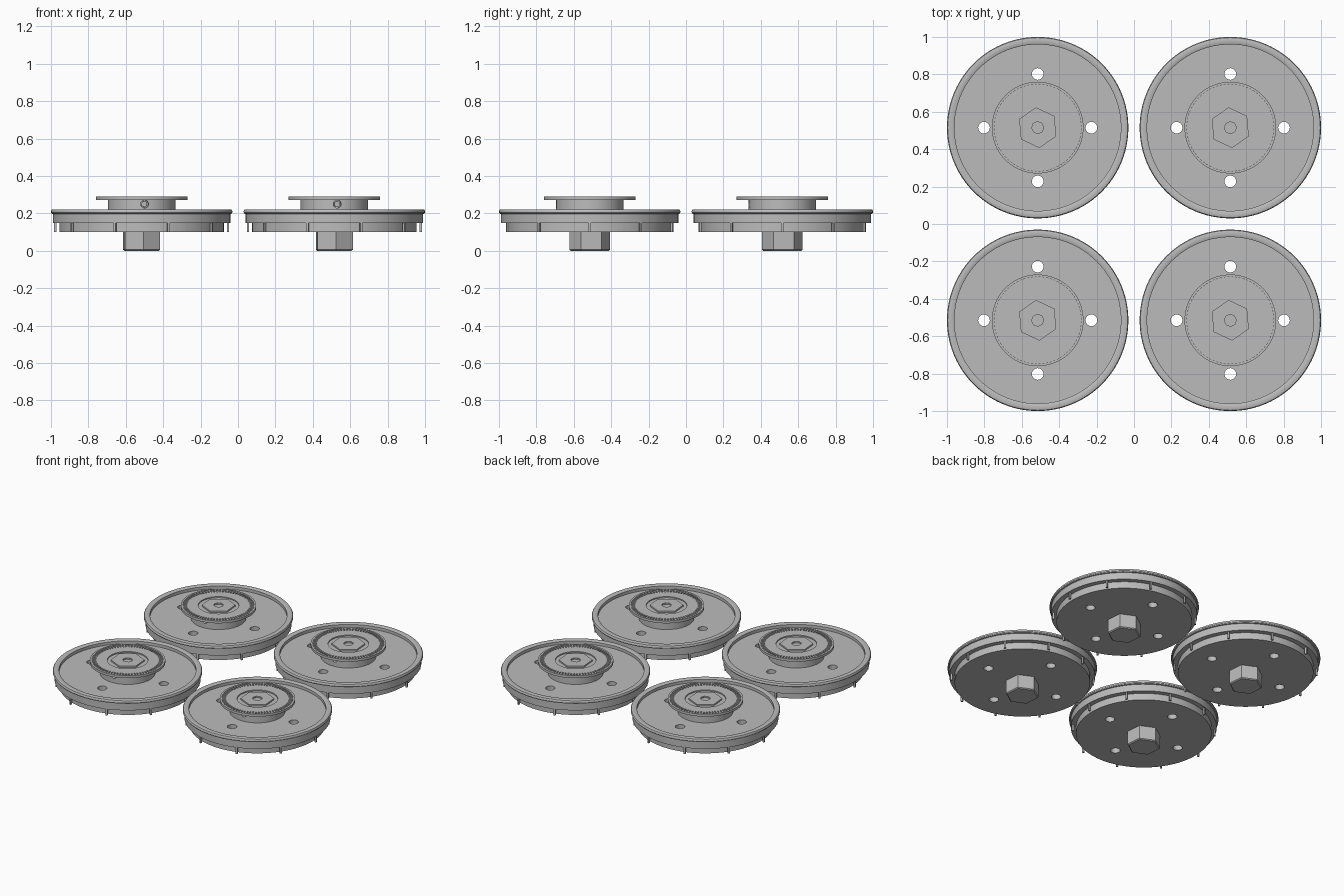
import bpy, bmesh, math
from mathutils import Matrix

if "Cube" in bpy.data.objects:
    bpy.data.objects.remove(bpy.data.objects["Cube"])

TILT = math.radians(5)      # the spindle and set screw sit slightly turned
grey = bpy.data.materials.new("metal_grey")
grey.diffuse_color = (0.5, 0.5, 0.5, 1)
grey.use_nodes = True
grey.node_tree.nodes["Principled BSDF"].inputs["Base Color"].default_value = grey.diffuse_color


def add_object(name, bm, smooth=True):
    bmesh.ops.recalc_face_normals(bm, faces=bm.faces)
    mesh = bpy.data.meshes.new(name)
    bm.to_mesh(mesh)
    bm.free()
    mesh.materials.append(grey)
    ob = bpy.data.objects.new(name, mesh)
    bpy.context.collection.objects.link(ob)
    if smooth:
        shade(ob)
    return ob


def shade(ob):
    bpy.ops.object.select_all(action='DESELECT')
    ob.select_set(True)
    bpy.context.view_layer.objects.active = ob
    bpy.ops.object.shade_smooth_by_angle(angle=math.radians(30))


def lathe(name, profile, steps=96):
    """Revolve (radius, z) points that start and end on the axis."""
    bm = bmesh.new()
    verts = [bm.verts.new((r, 0, z)) for r, z in profile]
    edges = [bm.edges.new(p) for p in zip(verts, verts[1:])]
    bmesh.ops.spin(bm, geom=verts + edges, axis=(0, 0, 1), cent=(0, 0, 0),
                   angle=math.tau, steps=steps)
    bmesh.ops.remove_doubles(bm, verts=bm.verts, dist=1e-5)
    return add_object(name, bm)


def add_cylinder(bm, radius, depth, matrix, sides):
    return bmesh.ops.create_cone(bm, cap_ends=True, segments=sides, radius1=radius,
                                 radius2=radius, depth=depth, matrix=matrix)["verts"]


def add_ring_of_boxes(bm, count, radius, z, size, offset=0.0):
    for i in range(count):
        m = (Matrix.Rotation(offset + math.tau * i / count, 4, 'Z')
             @ Matrix.Translation((radius, 0, z)) @ Matrix.Diagonal((*size, 1)))
        bmesh.ops.create_cube(bm, size=1, matrix=m)


def cut(ob, bm):
    cutter = add_object("cutter", bm, smooth=False)
    cutter.hide_render = True
    mod = ob.modifiers.new("cut", 'BOOLEAN')
    mod.operation, mod.solver, mod.object = 'DIFFERENCE', 'EXACT', cutter
    bpy.context.view_layer.objects.active = ob
    bpy.ops.object.modifier_apply(modifier=mod.name)
    bpy.data.objects.remove(cutter)
    shade(ob)


# Stepped dish with a rounded rim and four through holes
dish = lathe("dish", [(0, 0.1), (0.44, 0.1), (0.44, 0.148), (0.474, 0.148), (0.474, 0.197),
                      (0.481, 0.199), (0.485, 0.205), (0.485, 0.213), (0.481, 0.22),
                      (0.474, 0.222), (0.452, 0.222), (0.445, 0.218), (0.445, 0.197), (0, 0.197)])
bm = bmesh.new()
for i in range(4):
    spot = Matrix.Rotation(i * math.pi / 2, 4, 'Z') @ Matrix.Translation((0.287, 0, 0.15))
    add_cylinder(bm, 0.031, 0.3, spot, 32)
cut(dish, bm)

# Ten thin pins hanging under the step
bm = bmesh.new()
add_ring_of_boxes(bm, 10, 0.462, 0.1255, (0.012, 0.012, 0.051))
pins = add_object("edge_pins", bm, smooth=False)

# Hub with flange, knurl groove and centre recess
hub = lathe("flanged_hub", [(0, 0.19), (0.18, 0.19), (0.18, 0.272), (0.245, 0.272), (0.245, 0.29),
                            (0.232, 0.29), (0.232, 0.28), (0.205, 0.28), (0.205, 0.288),
                            (0.132, 0.288), (0.132, 0.28), (0, 0.28)])
bm = bmesh.new()
turn = Matrix.Rotation(TILT, 4, 'Z') @ Matrix.Translation((0, -0.18, 0.25))
add_cylinder(bm, 0.021, 0.06, turn @ Matrix.Rotation(math.pi / 2, 4, 'X'), 24)
cut(hub, bm)

# Set screw sunk in the hub wall
bm = bmesh.new()
seat = Matrix.Rotation(TILT, 4, 'Z') @ Matrix.Translation((0, -0.16, 0.25))
add_cylinder(bm, 0.017, 0.02, seat @ Matrix.Rotation(math.pi / 2, 4, 'X'), 6)
screw = add_object("set_screw", bm, smooth=False)

# Knurl teeth in the flange groove
bm = bmesh.new()
add_ring_of_boxes(bm, 72, 0.2185, 0.283, (0.027, 0.010, 0.010))
knurl = add_object("knurl_teeth", bm, smooth=False)

# Hexagonal spindle: lower end under the dish, upper end in the recess
bm = bmesh.new()
lower = add_cylinder(bm, 0.109, 0.11, Matrix.Translation((0, 0, 0.055))
                     @ Matrix.Rotation(TILT, 4, 'Z'), 6)
ends = [e for e in bm.edges if all(v.co.z < 0.01 for v in e.verts)]
bmesh.ops.bevel(bm, geom=ends, offset=0.006, segments=1, affect='EDGES')
spindle = add_object("hex_spindle", bm, smooth=False)

bm = bmesh.new()
add_cylinder(bm, 0.109, 0.015, Matrix.Translation((0, 0, 0.2825))
             @ Matrix.Rotation(TILT, 4, 'Z'), 6)
cap = add_object("hex_cap", bm, smooth=False)
bm = bmesh.new()
add_cylinder(bm, 0.032, 0.1, Matrix.Translation((0, 0, 0.3)) @ Matrix.Rotation(TILT, 4, 'Z'), 8)
cut(cap, bm)

# Four identical wheels in a square
parts = [dish, pins, hub, screw, knurl, spindle, cap]
for sx in (-1, 1):
    for sy in (-1, 1):
        for part in parts:
            ob = part if sx == sy == 1 else part.copy()
            if ob is not part:
                bpy.context.collection.objects.link(ob)
            ob.location = (sx * 0.515, sy * 0.515, 0)
